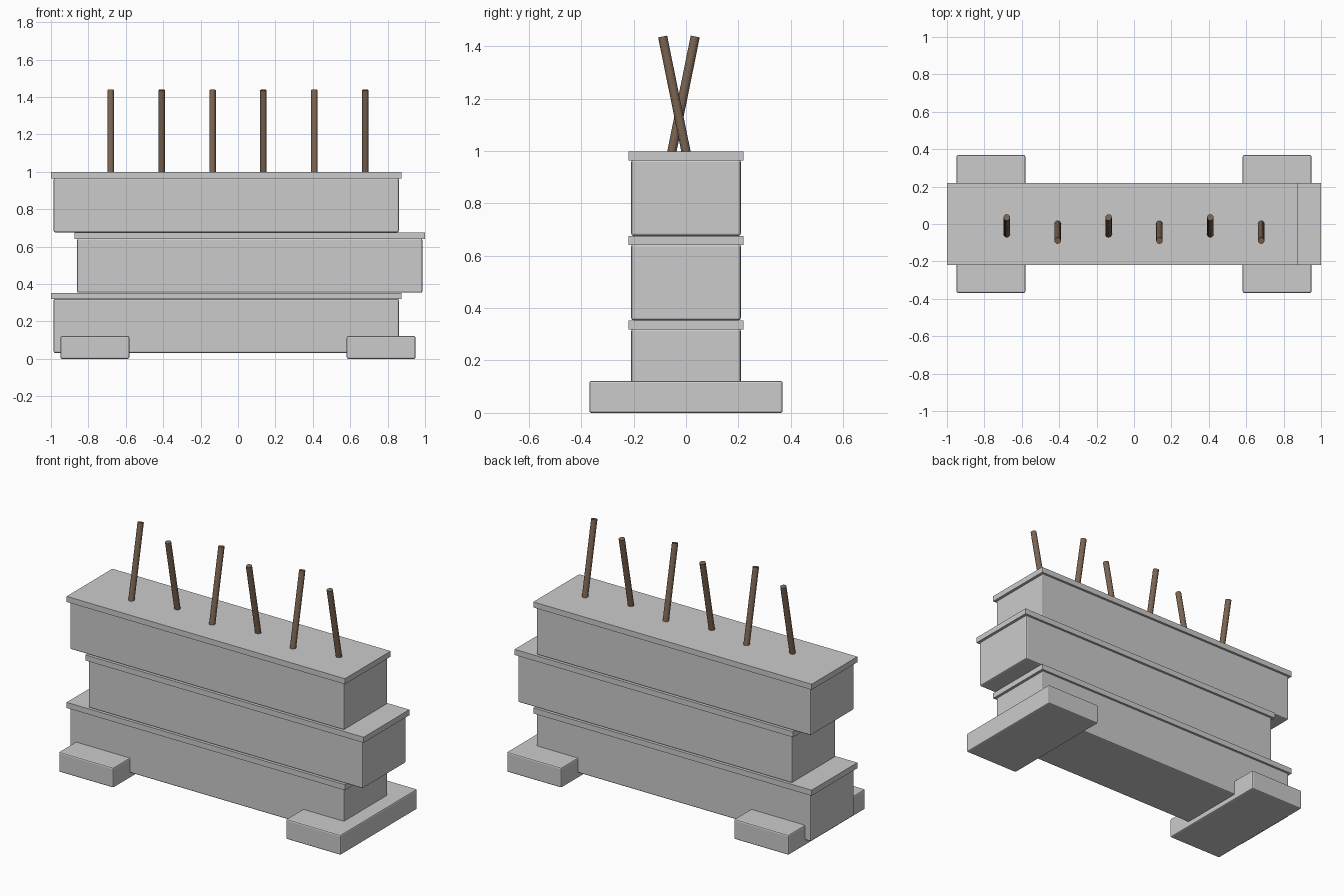
import bpy
from math import sin, cos

if "Cube" in bpy.data.objects:
    bpy.data.objects.remove(bpy.data.objects["Cube"])

wood = bpy.data.materials.new("rusty_brown")
wood.diffuse_color = (0.20, 0.13, 0.085, 1)
wood.use_nodes = True
wood.node_tree.nodes["Principled BSDF"].inputs["Base Color"].default_value = wood.diffuse_color


def box(name, x, z0, z1, sx, sy, bevel=0.0):
    bpy.ops.mesh.primitive_cube_add(size=1, location=(x, 0, (z0 + z1) / 2))
    ob = bpy.context.object
    ob.name = name
    ob.scale = (sx, sy, z1 - z0)
    bpy.ops.object.transform_apply(location=False, rotation=False, scale=True)
    if bevel:
        m = ob.modifiers.new("bevel", 'BEVEL')
        m.width = bevel
        m.segments = 2
    return ob


# Staggered concrete blocks, each with a thin overhanging cap
pitch = 0.3225
for i, level in enumerate(("lower", "middle", "upper")):
    x = 0.063 if i == 1 else -0.063
    z = 0.031 + i * pitch
    box(level + "_block", x, z, z + 0.29, 1.845, 0.418, 0.008)
    box(level + "_cap", x, z + 0.288, z + 0.322, 1.874, 0.44)

# Cross feet
for side, name in ((-1, "left_foot"), (1, "right_foot")):
    box(name, side * 0.765, 0, 0.122, 0.368, 0.738, 0.008)

# Rods leaning alternately back and forward, crossing at the same height
tilt, radius, half = 0.2, 0.0175, 0.313
for i in range(6):
    lean = -tilt if i % 2 == 0 else tilt
    bpy.ops.mesh.primitive_cylinder_add(
        vertices=12, radius=radius, depth=2 * half,
        location=(-0.68 + i * 0.272, -0.027, 1.13), rotation=(lean, 0, 0))
    rod = bpy.context.object
    rod.name = f"rod_{i + 1}"
    rod.data.materials.append(wood)
